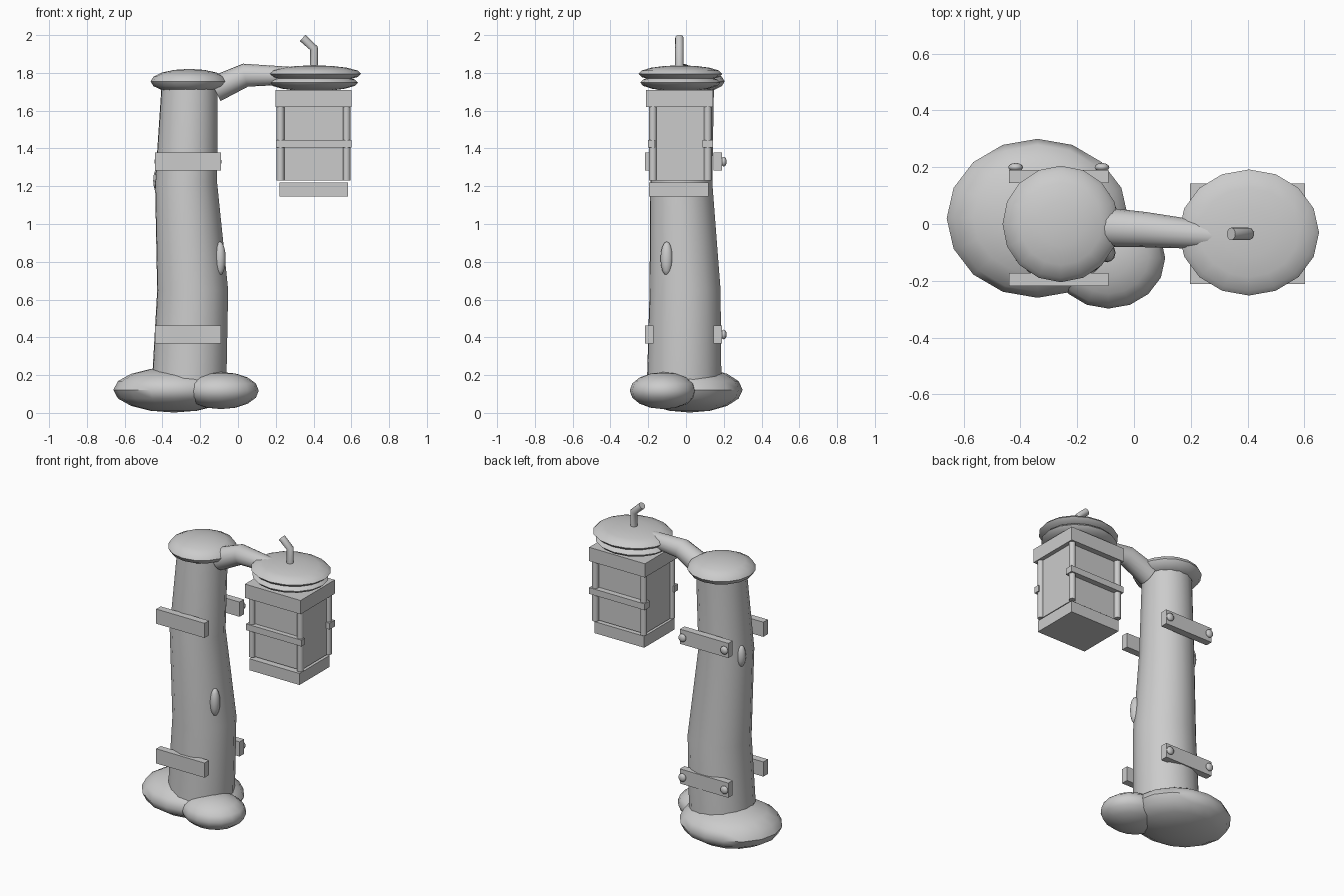
import bpy
from math import radians

cube = bpy.data.objects.get("Cube")
if cube:
    bpy.data.objects.remove(cube, do_unlink=True)

# Single plain grey finish
grey = bpy.data.materials.new("plain_grey")
grey.use_nodes = True
grey.diffuse_color = (0.6, 0.6, 0.6, 1)
grey.node_tree.nodes["Principled BSDF"].inputs["Base Color"].default_value = (0.6, 0.6, 0.6, 1)


def finish(obj, name, smooth=True):
    obj.name = name
    obj.data.materials.clear()
    obj.data.materials.append(grey)
    if smooth:
        bpy.ops.object.shade_smooth_by_angle(angle=radians(50))
    return obj


def box(name, low, high):
    centre = [(a + b) / 2 for a, b in zip(low, high)]
    bpy.ops.mesh.primitive_cube_add(size=1, location=centre)
    obj = bpy.context.object
    obj.scale = [b - a for a, b in zip(low, high)]
    bpy.ops.object.transform_apply(location=False, rotation=False)
    return finish(obj, name, False)


def blob(name, centre, radii, segments=16):
    bpy.ops.mesh.primitive_uv_sphere_add(segments=segments, ring_count=8, radius=1, location=centre)
    obj = bpy.context.object
    obj.scale = radii
    bpy.ops.object.transform_apply(location=False, rotation=False)
    return finish(obj, name)


def tube(name, points):
    """Tapered round tube through (x, y, z, radius) points."""
    data = bpy.data.curves.new(name, "CURVE")
    data.dimensions = "3D"
    data.bevel_depth = 1
    data.bevel_resolution = 6
    data.use_fill_caps = True
    spline = data.splines.new("POLY")
    spline.points.add(len(points) - 1)
    for p, (x, y, z, r) in zip(spline.points, points):
        p.co = (x, y, z, 1)
        p.radius = r
    obj = bpy.data.objects.new(name, data)
    bpy.context.collection.objects.link(obj)
    bpy.ops.object.select_all(action="DESELECT")
    obj.select_set(True)
    bpy.context.view_layer.objects.active = obj
    bpy.ops.object.convert(target="MESH")
    return finish(bpy.context.object, name)


# Crooked post with its rounded cap and base stones
tube("post", [(-0.26, -0.01, 0.12, 0.2), (-0.24, -0.005, 0.65, 0.19),
              (-0.275, -0.025, 1.22, 0.166), (-0.255, 0, 1.75, 0.15)])
blob("post_cap", (-0.258, 0, 1.755), (0.205, 0.205, 0.066))
blob("large_base_stone", (-0.34, 0.02, 0.122), (0.32, 0.28, 0.12))
blob("small_base_stone", (-0.09, -0.12, 0.118), (0.2, 0.178, 0.098))

# Knots on the post
blob("front_knot", (-0.095, -0.102, 0.817), (0.03, 0.033, 0.09), 12)
blob("side_knot", (-0.419, 0.03, 1.23), (0.03, 0.03, 0.072), 12)

# Planks on both faces, bolted at the back
for level, z in (("lower", 0.415), ("upper", 1.33)):
    for side, y in (("front", -0.195), ("back", 0.168)):
        box(f"{level}_{side}_plank", (-0.44, y - 0.023, z - 0.048), (-0.09, y + 0.023, z + 0.048))
    for side, x in (("right", -0.417), ("left", -0.113)):
        blob(f"{level}_{side}_bolt", (x, 0.2, z), (0.026, 0.015, 0.026), 12)

# Bent arm holding the lantern
tube("arm", [(-0.12, -0.01, 1.715, 0.07), (0.04, -0.02, 1.788, 0.062), (0.31, -0.045, 1.785, 0.045)])

# Lantern body
cx, cy = 0.4, -0.03
box("lantern_body", (0.225, -0.17, 1.23), (0.575, 0.105, 1.63))
box("lantern_top_frame", (0.198, -0.212, 1.62), (0.602, 0.142, 1.71))
box("lantern_tray", (0.22, -0.195, 1.145), (0.582, 0.118, 1.22))
for sx in (-1, 1):
    for sy in (-1, 1):
        x, y = cx + sx * 0.175, cy + sy * 0.145
        tube("lantern_corner_post", [(x, y, 1.23, 0.02), (x, y, 1.63, 0.02)])
for side, low, high in (("front", -0.202, -0.165), ("back", 0.088, 0.142)):
    box(f"lantern_{side}_band", (0.2, low, 1.405), (0.602, high, 1.446))

# Lantern roof and bent finial
blob("lantern_lower_roof", (cx, cy, 1.748), (0.235, 0.212, 0.045))
blob("lantern_upper_roof", (cx + 0.005, cy, 1.795), (0.247, 0.222, 0.045))
tube("finial", [(0.402, -0.035, 1.8, 0.022), (0.402, -0.035, 1.93, 0.022), (0.342, -0.035, 1.985, 0.022)])
